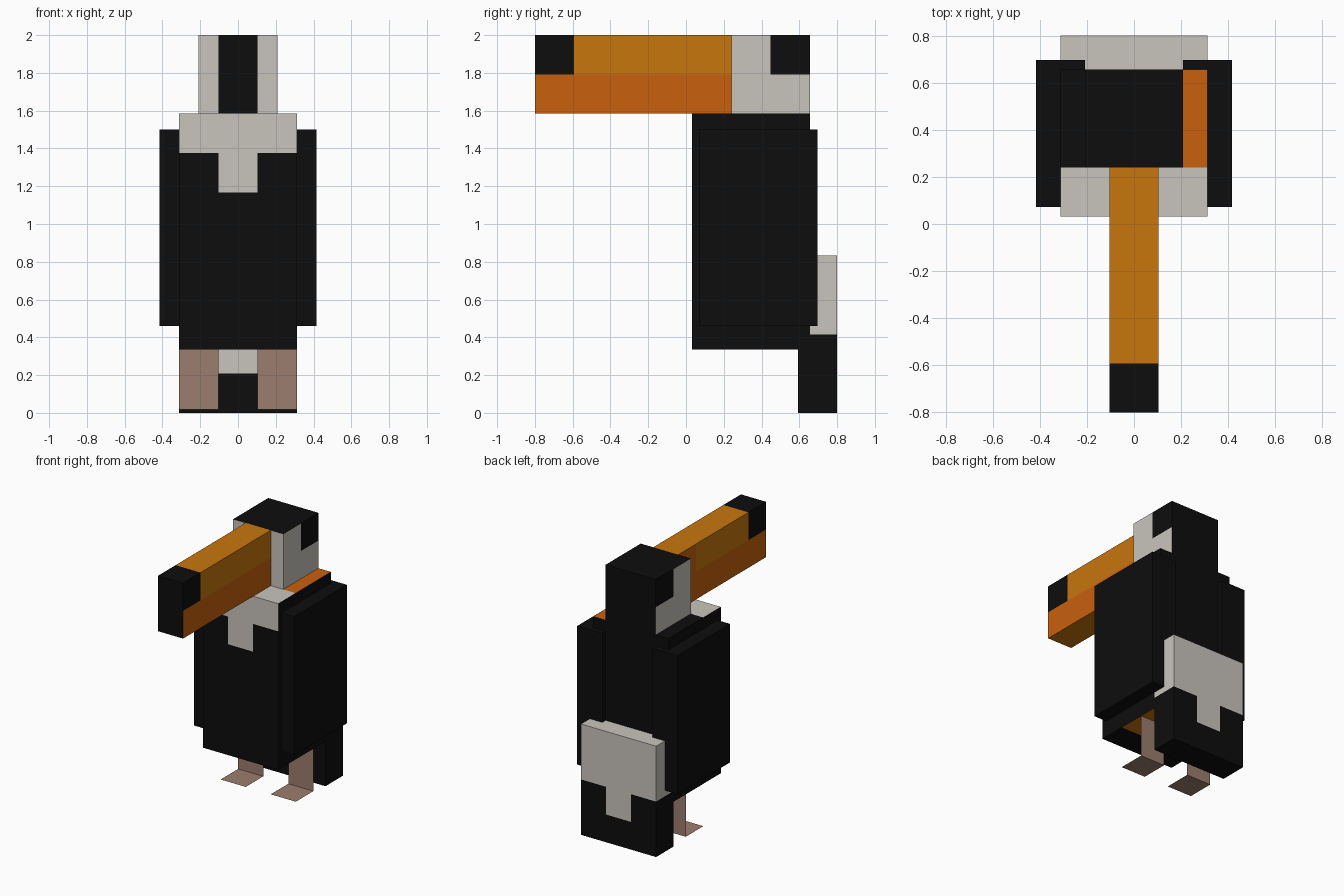
import bpy
import bmesh

if "Cube" in bpy.data.objects:
    bpy.data.objects.remove(bpy.data.objects["Cube"], do_unlink=True)

P = 0.208        # edge length of one square colour cell
H = P / 2        # half a cell

COLOURS = {
    "black": (0.004, 0.004, 0.004),
    "off_white": (0.584, 0.558, 0.515),
    "amber": (0.578, 0.181, 0.004),
    "orange": (0.578, 0.117, 0.004),
    "leg_brown": (0.332, 0.205, 0.156),
}
BLACK, WHITE, AMBER, ORANGE, BROWN = range(5)
materials = []
for name, rgb in COLOURS.items():
    mat = bpy.data.materials.new(name)
    mat.use_nodes = True
    mat.diffuse_color = (*rgb, 1)
    bsdf = mat.node_tree.nodes["Principled BSDF"]
    bsdf.inputs["Base Color"].default_value = (*rgb, 1)
    bsdf.inputs["Roughness"].default_value = 0.9
    materials.append(mat)


def finish(name, bm):
    mesh = bpy.data.meshes.new(name)
    bm.to_mesh(mesh)
    bm.free()
    for mat in materials:
        mesh.materials.append(mat)
    obj = bpy.data.objects.new(name, mesh)
    bpy.context.collection.objects.link(obj)
    return obj


def block(name, low, cells, rule):
    """Box of whole cells from its low corner; rule(centre, normal) picks each face's colour."""
    bm = bmesh.new()
    bmesh.ops.create_cube(bm, size=1)
    for v in bm.verts:
        for a in range(3):
            v.co[a] = low[a] + (v.co[a] + 0.5) * cells[a] * P
    for a in range(3):
        normal = [float(i == a) for i in range(3)]
        for k in range(1, cells[a]):
            point = list(low)
            point[a] += k * P
            bmesh.ops.bisect_plane(bm, geom=bm.verts[:] + bm.edges[:] + bm.faces[:],
                                   plane_co=point, plane_no=normal)
    bm.normal_update()
    for f in bm.faces:
        f.material_index = rule(f.calc_center_median(), f.normal)
    return finish(name, bm)


# Body: white bib on the front, mixed patches on top and bottom
def body_colour(c, n):
    if n.y < -0.5:
        bib = c.z > 1.376 or (abs(c.x) < H and c.z > 1.168)
        return WHITE if bib else BLACK
    if n.z > 0.5 and c.y < 0.24:
        return WHITE
    if abs(n.z) > 0.5 and c.y > 0.24 and c.x > H:
        return ORANGE if n.z > 0 else AMBER
    return BLACK


# Head: white face and cheeks, black crown and back
def head_colour(c, n):
    if n.z > 0.5 or n.y > 0.5:
        return BLACK
    if abs(n.x) > 0.5 and c.y > 0.44 and c.z > 1.79:
        return BLACK
    return WHITE


# Beak: amber upper half, orange lower half, black tip
def beak_colour(c, n):
    if n.y < -0.5:
        return BLACK
    if n.z < -0.5:
        return AMBER
    if c.z < 1.79:
        return ORANGE
    if c.y < -0.6:
        return BLACK
    if n.x < -0.5 and c.y > 0.03:
        return ORANGE
    return AMBER


# Tail: white upper half with a notch running down front and back
def tail_colour(c, n):
    notch = abs(n.y) > 0.5 and abs(c.x) < H and c.z > P
    return WHITE if c.z > 2 * P or notch else BLACK


block("body", (-3 * H, 0.032, 0.336), (3, 3, 6), body_colour)
block("head", (-P, 0.24, 1.584), (2, 2, 2), head_colour)
block("beak", (-H, -0.8, 1.584), (1, 5, 2), beak_colour)
block("tail", (-3 * H, 0.592, 0), (3, 1, 4), tail_colour)

for side, x0, leg_x in (("left", P, 2 * H), ("right", -2 * P, -2 * H)):
    # Wing partly sunk into the body
    block(side + "_wing", (x0, 0.072, 0.46), (1, 3, 5), lambda c, n: BLACK)
    # Paper-thin leg and foot folded from one strip
    bm = bmesh.new()
    rows = [[bm.verts.new((leg_x + dx, y, z)) for dx in (-H, H)]
            for y, z in ((0.24, 0.018), (0.448, 0.018), (0.448, 0.336))]
    for a, b in zip(rows, rows[1:]):
        bm.faces.new((a[0], a[1], b[1], b[0])).material_index = BROWN
    finish(side + "_leg", bm)
